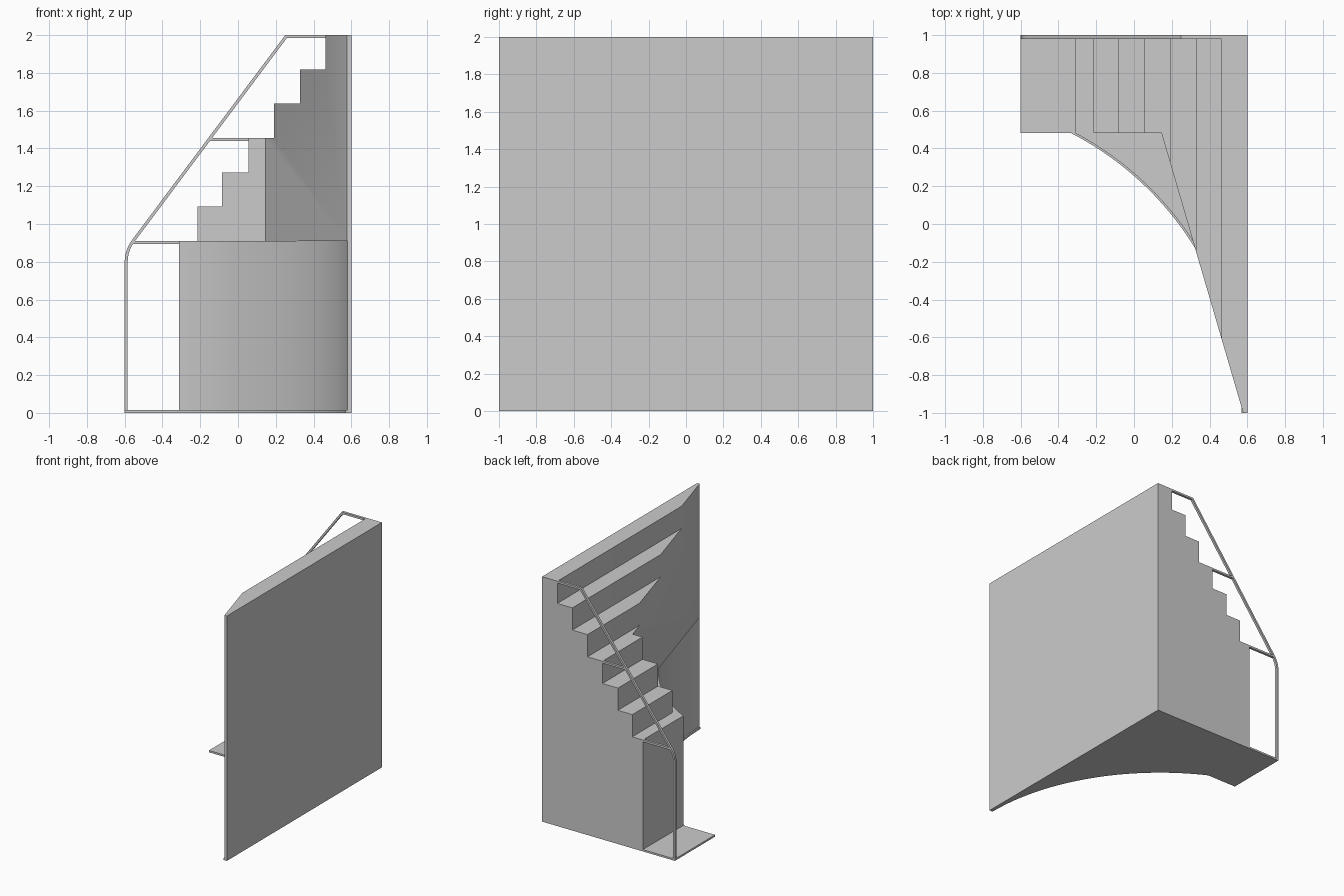
import bpy, bmesh, math
from mathutils import Vector

if "Cube" in bpy.data.objects:
    bpy.data.objects.remove(bpy.data.objects["Cube"])

STEP_X = [-0.215, -0.085, 0.055, 0.19, 0.327, 0.462]   # riser positions
LAND, RISE, SLAB, T = 0.91, 1.09 / 6, 0.015, 0.016
CX, CY, R = -1.096, -1.0, 1.676                        # plan circle of curved wall


def prism(name, pts, a, b, axis='Z'):
    """Extrude a 2D outline along Z (plan) or Y (elevation)."""
    bm = bmesh.new()
    def put(p, h):
        return (p[0], p[1], h) if axis == 'Z' else (p[0], h, p[1])
    face = bm.faces.new([bm.verts.new(put(p, a)) for p in pts])
    geo = bmesh.ops.extrude_face_region(bm, geom=[face])['geom']
    move = Vector(put((0, 0), b - a))
    bmesh.ops.translate(bm, vec=move, verts=[v for v in geo if isinstance(v, bmesh.types.BMVert)])
    bmesh.ops.recalc_face_normals(bm, faces=bm.faces)
    me = bpy.data.meshes.new(name)
    bm.to_mesh(me)
    bm.free()
    ob = bpy.data.objects.new(name, me)
    bpy.context.collection.objects.link(ob)
    return ob


def boolean(ob, other, op):
    mod = ob.modifiers.new(op.lower(), 'BOOLEAN')
    mod.operation, mod.object, mod.solver = op, other, 'EXACT'
    bpy.context.view_layer.objects.active = ob
    bpy.ops.object.modifier_apply(modifier=mod.name)
    bpy.data.objects.remove(other)


def arc(r, n=40):
    """Plan arc from the front-right tip up to y = 0.48."""
    end = math.asin((0.482 - CY) / r)
    return [(CX + r * math.cos(end * i / n), CY + r * math.sin(end * i / n)) for i in range(n + 1)]


def offset(path, d):
    """Mitred parallel of an open polyline, to its right."""
    out = []
    P = [Vector(p) for p in path]
    for i, p in enumerate(P):
        d0 = (p - P[max(i - 1, 0)]) if i else (P[1] - p)
        d1 = (P[i + 1] - p) if i < len(P) - 1 else d0
        n0, n1 = (Vector((v.y, -v.x)).normalized() for v in (d0, d1))
        out.append(tuple(p + (n0 + n1) * d / (1 + n0.dot(n1))))
    return out


# floor slab, with the landing plate at the foot of the rail
prism("floor_slab", [(0.6, 1), (0.6, -1)] + arc(R - 0.01) + [(-0.6, 0.482), (-0.6, 1)], 0, SLAB)

# lower body with the concave curved wall
body = prism("stair_body", [(0.6, 1), (0.6, -1)] + arc(R) + [(-0.31, 1)], SLAB, LAND)

# upper flight: step elevation cut to the slanted plan
profile = [(0.6, LAND)]
z = LAND
for x in STEP_X:
    profile += [(x, z), (x, z + RISE)]
    z += RISE
profile.append((0.6, z))
flight = prism("upper_flight", profile, -1.1, 1.1, 'Y')
plan = prism("plan_cutter", [(0.6, 1), (0.6, -1), (0.578, -1), (0.145, 0.482), (-0.5, 0.482), (-0.5, 1)], 0, 2.2)
boolean(flight, plan, 'INTERSECT')
boolean(body, flight, 'UNION')
bpy.ops.object.select_all(action='DESELECT')
body.select_set(True)
bpy.context.view_layer.objects.active = body
bpy.ops.object.shade_smooth_by_angle(angle=math.radians(20))

# rail frame: post, bend, slope and top bar
slope = math.atan2(1.09, 0.81)
bend = math.pi / 2 - slope
br = 0.19
path = [(-0.6, SLAB)]
for i in range(7):
    a = bend * i / 6
    path.append((-0.6 + br * (1 - math.cos(a)), 0.80 + br * math.sin(a)))
path += [(0.25, 2.0), (0.47, 2.0)]
prism("rail_frame", path + offset(path, T)[::-1], 0.98, 1.0, 'Y')

# horizontal ties between rail and steps
for name, x0, x1, top in (("lower_tie", -0.56, -0.31, LAND), ("upper_tie", -0.15, 0.055, LAND + 3 * RISE)):
    prism(name, [(x0, top), (x1, top), (x1, top - T), (x0 - 0.008, top - T)], 0.98, 1.0, 'Y')
